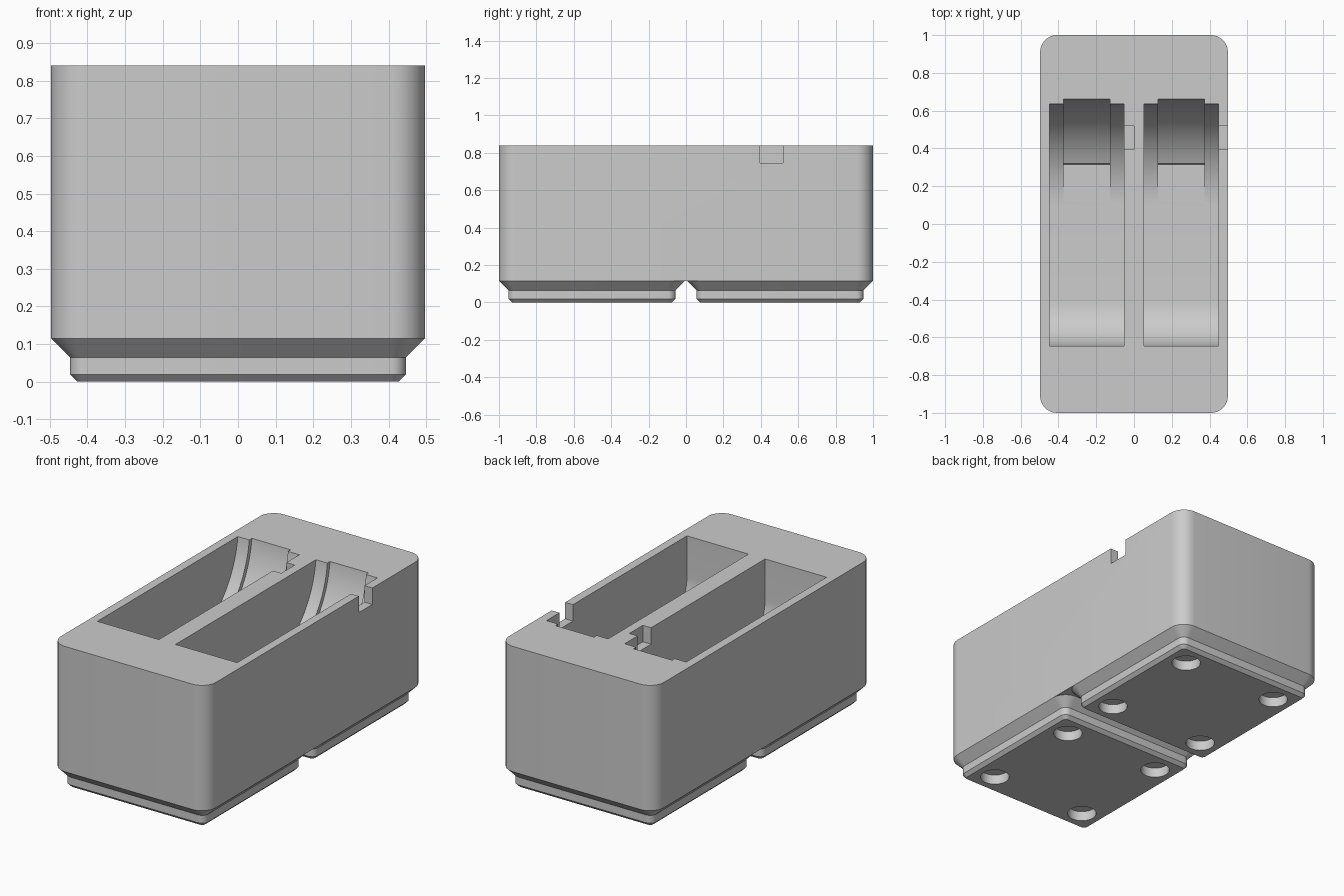
import bpy, bmesh, math

if "Cube" in bpy.data.objects:
    bpy.data.objects.remove(bpy.data.objects["Cube"])

grey = bpy.data.materials.new("plain grey")
grey.diffuse_color = (0.6, 0.6, 0.6, 1)
grey.use_nodes = True
grey.node_tree.nodes["Principled BSDF"].inputs["Base Color"].default_value = grey.diffuse_color


def rounded_rect(hx, hy, r, n=10):
    """Counter-clockwise outline of a rounded rectangle."""
    pts = []
    for k, (sx, sy) in enumerate([(1, 1), (-1, 1), (-1, -1), (1, -1)]):
        for i in range(n + 1):
            a = math.pi / 2 * (k + i / n)
            pts.append((sx * (hx - r) + r * math.cos(a), sy * (hy - r) + r * math.sin(a)))
    return pts


def loft(name, rings):
    """Closed solid through rings of 3D points with equal counts."""
    bm = bmesh.new()
    loops = [[bm.verts.new(p) for p in ring] for ring in rings]
    n = len(loops[0])
    bm.faces.new(loops[0][::-1])
    bm.faces.new(loops[-1])
    for lo, hi in zip(loops, loops[1:]):
        for i in range(n):
            j = (i + 1) % n
            bm.faces.new((lo[i], lo[j], hi[j], hi[i]))
    bmesh.ops.recalc_face_normals(bm, faces=bm.faces)
    me = bpy.data.meshes.new(name)
    bm.to_mesh(me)
    bm.free()
    ob = bpy.data.objects.new(name, me)
    bpy.context.collection.objects.link(ob)
    me.materials.append(grey)
    return ob


def prism_x(name, profile, x0, x1):
    """Solid with a y-z profile running from x0 to x1."""
    return loft(name, [[(x, y, z) for y, z in profile] for x in (x0, x1)])


def arc(cy, cz, r, a0, a1, n):
    return [(cy + r * math.cos(a0 + (a1 - a0) * i / n),
             cz + r * math.sin(a0 + (a1 - a0) * i / n)) for i in range(n + 1)]


def cut(target, cutter):
    cutter.hide_render = True
    mod = target.modifiers.new("cut", 'BOOLEAN')
    mod.object = cutter
    mod.operation = 'DIFFERENCE'
    mod.solver = 'EXACT'
    bpy.context.view_layer.objects.active = target
    bpy.ops.object.modifier_apply(modifier=mod.name)
    bpy.data.objects.remove(cutter)


def smooth(ob):
    bpy.ops.object.select_all(action='DESELECT')
    ob.select_set(True)
    bpy.context.view_layer.objects.active = ob
    bpy.ops.object.shade_smooth_by_angle(angle=math.radians(20))


HX, HY, TOP, BASE = 0.497, 1.0, 0.84, 0.115

# Main block with rounded vertical corners
body = loft("bin_body", [[(x, y, z) for x, y in rounded_rect(HX, HY, 0.09)]
                         for z in (BASE, TOP)])

# Pocket profile: filleted front, large scooped back
CY, CZ, R, FR = 0.10, 0.90, 0.54, 0.245
FLOOR = CZ - R
HI = 1.0
rim = math.asin((TOP - CZ) / R)
pocket = ([(-0.647, HI)]
          + arc(-0.647 + FR, FLOOR + FR, FR, math.pi, 1.5 * math.pi, 14)
          + arc(CY, CZ, R, -math.pi / 2, 0, 36)
          + [(CY + R, HI)])

# Wider-radius groove in the scoop, ending in a small step at the floor
G = R + 0.024
a_step = -math.acos((0.32 - CY) / G)
groove = ([(0.0, HI), (0.0, FLOOR + 0.0005), (0.315, FLOOR + 0.0005)]
          + arc(CY, CZ, G, a_step, 0, 30)
          + [(CY + G, HI)])

notch = [(0.395, 0.745), (0.518, 0.745), (0.518, HI), (0.395, HI)]

for cx in (-0.25, 0.25):
    cut(body, prism_x("pocket_cutter", pocket, cx - 0.197, cx + 0.197))
    cut(body, prism_x("groove_cutter", groove, cx - 0.124, cx + 0.124))
    edge = 0.0 if cx < 0 else 0.55
    cut(body, prism_x("notch_cutter", notch, cx + 0.15, edge))
smooth(body)

# Two stepped feet, each with four round holes underneath
steps = [(0.0, 0.427, 0.020), (0.019, 0.446, 0.039),
         (0.064, 0.446, 0.039), (BASE, HX, 0.09)]
for label, cy in (("front", -0.503), ("back", 0.503)):
    foot = loft(label + "_foot", [[(x, y + cy, z) for x, y in rounded_rect(h, h, r)]
                                  for z, h, r in steps])
    for sx in (-1, 1):
        for sy in (-1, 1):
            ring = [(sx * 0.311 + 0.078 * math.cos(i * math.pi / 24),
                     cy + sy * 0.311 + 0.078 * math.sin(i * math.pi / 24))
                    for i in range(48)]
            cut(foot, loft("hole_cutter", [[(x, y, z) for x, y in ring]
                                           for z in (-0.05, 0.057)]))
    smooth(foot)
